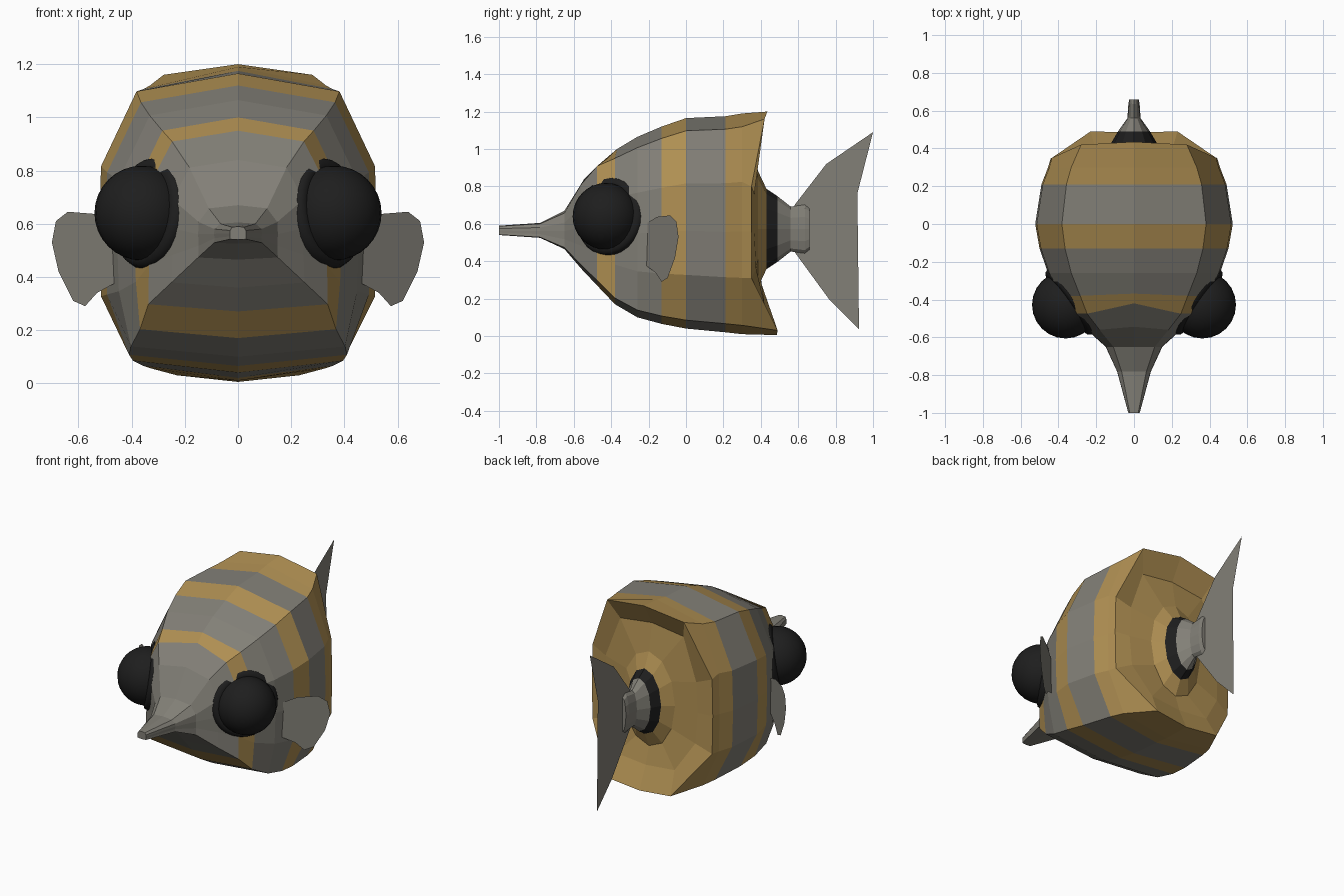
import bpy, bmesh, math
from mathutils import Vector

if "Cube" in bpy.data.objects:
    bpy.data.objects.remove(bpy.data.objects["Cube"])


def material(name, rgb):
    m = bpy.data.materials.new(name)
    m.diffuse_color = (*rgb, 1)
    m.use_nodes = True
    m.node_tree.nodes["Principled BSDF"].inputs["Base Color"].default_value = m.diffuse_color
    return m


GREY = material("warm grey", (0.225, 0.215, 0.185))
GOLD = material("gold", (0.43, 0.275, 0.085))
BLACK = material("black", (0.013, 0.013, 0.013))
MATS = [GREY, GOLD, BLACK]


def finish(bm, name, mats):
    me = bpy.data.meshes.new(name)
    bm.to_mesh(me)
    bm.free()
    ob = bpy.data.objects.new(name, me)
    bpy.context.collection.objects.link(ob)
    for m in mats:
        me.materials.append(m)
    return ob


def loft(name, half_rings, colour):
    """Skin mirrored half rings, each running from top centre to bottom centre."""
    bm = bmesh.new()
    rings = []
    for half in half_rings:
        full = list(half) + [(-x, y, z) for x, y, z in reversed(half[1:-1])]
        rings.append([bm.verts.new(p) for p in full])
    for k, (a, b) in enumerate(zip(rings, rings[1:])):
        for i in range(len(a)):
            j = (i + 1) % len(a)
            bm.faces.new((a[i], a[j], b[j], b[i])).material_index = colour(k)
    bm.faces.new(rings[0])
    bm.faces.new(rings[-1])
    bmesh.ops.recalc_face_normals(bm, faces=bm.faces)
    return finish(bm, name, MATS)


def section(y, top, bottom, w):
    """Seven-point half section; the belly corner widens toward the face."""
    h = top - bottom
    corner = min(1, max(.73, .755 - .5 * y)) * w
    chevron = .055 * max(0, 1 - abs(y + .475) / .12)
    return [(0, y + chevron, top), (.73 * w, y, top - .06 * h),
            (.985 * w, y, bottom + .69 * h), (w, y, bottom + .465 * h),
            (.985 * w, y, bottom + .255 * h), (corner, y, bottom + .04 * h),
            (0, y, bottom)]


def oval(y, rx, rz, zc=.572):
    return [(rx * math.sin(i * math.pi / 6), y, zc + rz * math.cos(i * math.pi / 6))
            for i in range(7)]


# Body: depth, top, bottom, half width from snout to tail
profile = [(-1, .59, .54, .03), (-.78, .605, .525, .09), (-.65, .67, .465, .15),
           (-.56, .84, .36, .25), (-.475, .95, .27, .34), (-.38, 1.0, .17, .39),
           (-.26, 1.065, .10, .455), (-.13, 1.12, .065, .5), (0, 1.165, .04, .523),
           (.21, 1.175, .02, .49), (.3, 1.19, .01, .455)]
rings = [section(*p) for p in profile]

# Flared rear rim, reaching back at the top and bottom
rings.append([(0, .435, 1.2), (.28, .42, 1.16), (.435, .35, .8), (.44, .35, .56),
              (.435, .35, .31), (.23, .49, .03), (0, .485, .005)])
# Hollowed back
rings.append([(0, .355, 1.06), (.23, .355, 1.03), (.33, .365, .76), (.34, .365, .56),
              (.33, .375, .36), (.21, .42, .17), (0, .42, .15)])
rings.append(oval(.385, .19, .31))
# Dark collar and tail stalk
rings += [oval(.43, .12, .215), oval(.49, .085, .175), oval(.56, .035, .12),
          oval(.635, .03, .13), oval(.66, .025, .11)]


def stripe(k):
    """Gold stripes on the flank and a gold rear, a black collar, grey elsewhere."""
    if k == 14:
        return 2
    return 1 if k in (4, 7) or 9 <= k < 14 else 0


loft("striped_body", rings, stripe)


def fin(name, pts):
    bm = bmesh.new()
    f = bm.faces.new([bm.verts.new(p) for p in pts])
    bmesh.ops.triangulate(bm, faces=[f])
    return finish(bm, name, [GREY])


# Tail fin: a thin upright sheet
tail = [(.58, .7), (.75, .92), (1, 1.09), (.915, .86), (.87, .71), (.865, .5),
        (.88, .33), (.925, .035), (.77, .19), (.58, .45)]
fin("tail_fin", [(0, y, z) for y, z in tail])

pectoral = [(.42, .58), (.54, .637), (.64, .645), (.685, .61), (.7, .53),
            (.675, .42), (.62, .31), (.575, .29), (.53, .34), (.42, .4)]

for s, side in ((1, "left"), (-1, "right")):
    # Side fins sweep back and outward
    fin(side + "_side_fin", [(s * x, -.04 - (.7 - x) * .73, z) for x, z in pectoral])

    # Bulging eye on a thick rim
    bpy.ops.mesh.primitive_uv_sphere_add(segments=24, ring_count=16, radius=.178,
                                         location=(s * .362, -.428, .64))
    eye = bpy.context.object
    eye.name = side + "_eye"
    bpy.ops.mesh.primitive_torus_add(major_segments=28, minor_segments=8,
                                     major_radius=.175, minor_radius=.038,
                                     location=(s * .33, -.405, .64))
    rim = bpy.context.object
    rim.name = side + "_eye_rim"
    rim.rotation_euler = Vector((s * .82, -.57, .15)).to_track_quat('Z', 'Y').to_euler()
    for ob in (eye, rim):
        ob.data.materials.append(BLACK)
        ob.data.shade_smooth()
